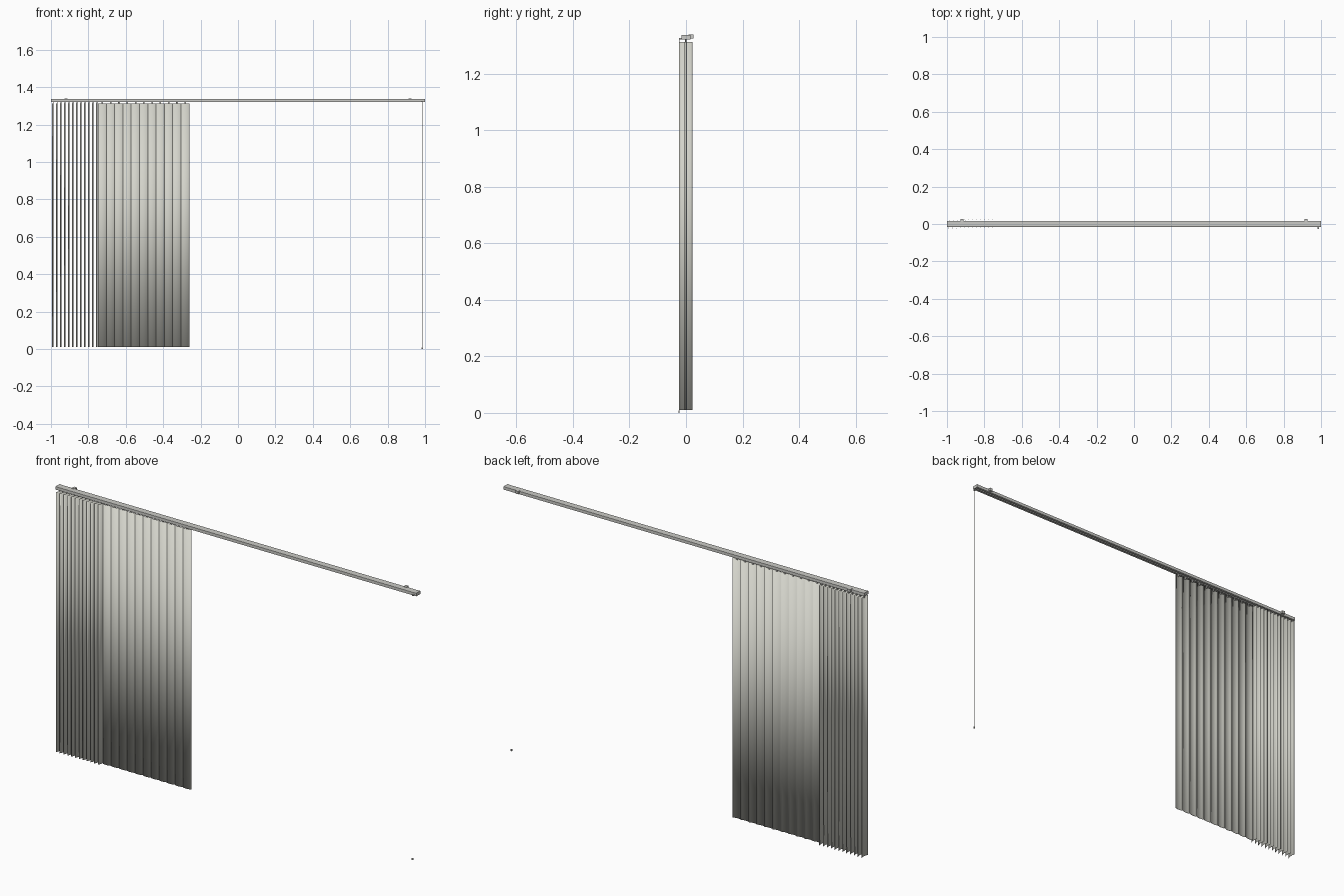
import bpy, bmesh, math
from mathutils import Matrix, Vector

if "Cube" in bpy.data.objects:
    bpy.data.objects.remove(bpy.data.objects["Cube"])


def material(name, rgb):
    m = bpy.data.materials.new(name)
    m.diffuse_color = (*rgb, 1)
    m.use_nodes = True
    m.node_tree.nodes["Principled BSDF"].inputs["Base Color"].default_value = m.diffuse_color
    return m


SLAT = material("warm off white", (0.66, 0.66, 0.60))
RAIL = material("light grey", (0.60, 0.60, 0.57))


def finish(name, bm, mat, smooth=False):
    bmesh.ops.recalc_face_normals(bm, faces=bm.faces)
    me = bpy.data.meshes.new(name)
    bm.to_mesh(me)
    bm.free()
    me.materials.append(mat)
    for p in me.polygons:
        p.use_smooth = smooth
    ob = bpy.data.objects.new(name, me)
    bpy.context.collection.objects.link(ob)
    return ob


def box(name, x, y, z, mat):
    bm = bmesh.new()
    size = (x[1] - x[0], y[1] - y[0], z[1] - z[0])
    mid = Vector(((x[0] + x[1]) / 2, (y[0] + y[1]) / 2, (z[0] + z[1]) / 2))
    bmesh.ops.create_cube(bm, size=1, matrix=Matrix.Translation(mid) @ Matrix.Diagonal((*size, 1)))
    return finish(name, bm, mat)


def prism(name, profile, lo, hi, axis, mat, smooth=False):
    """Extrude a closed 2D profile along x or z."""
    bm = bmesh.new()
    put = (lambda p, h: (h, p[0], p[1])) if axis == "x" else (lambda p, h: (p[0], p[1], h))
    face = bm.faces.new([bm.verts.new(put(p, lo)) for p in profile])
    res = bmesh.ops.extrude_face_region(bm, geom=[face])
    step = Vector(put((0, 0), hi - lo))
    bmesh.ops.translate(bm, verts=[v for v in res["geom"] if isinstance(v, bmesh.types.BMVert)], vec=step)
    return finish(name, bm, mat, smooth)


# Curved slat cross-section, bowed toward the front
def slat_profile(width, bow, thick, n=8):
    arc = [(width * (i / n - 0.5), -bow * (1 - (2 * i / n - 1) ** 2)) for i in range(n + 1)]
    return arc + [(x, y + thick) for x, y in reversed(arc)]


def slat(name, x, angle):
    ob = prism(name, slat_profile(0.046, 0.005, 0.0012), 0.01, 1.312, "z", SLAT, True)
    ob.location.x = x
    ob.rotation_euler.z = angle
    hook = box(name + "_hook", (-0.004, 0.004), (-0.004, -0.001), (1.306, 1.323), RAIL)
    hook.location.x = x
    hook.rotation_euler.z = angle


# Headrail: channel open underneath, with end caps
rail = [(-0.0155, 1.321), (-0.0155, 1.336), (-0.012, 1.337), (0.012, 1.337), (0.0155, 1.336), (0.0155, 1.321),
        (0.004, 1.321), (0.004, 1.323), (0.013, 1.323), (0.013, 1.334),
        (-0.013, 1.334), (-0.013, 1.323), (-0.004, 1.323), (-0.004, 1.321)]
prism("headrail", rail, -0.997, 0.997, "x", RAIL)
for s in (-1, 1):
    box("end_cap", sorted((s * 0.996, s)), (-0.0155, 0.0155), (1.321, 1.337), RAIL)
    # Wall brackets behind the rail
    box("wall_bracket", (s * 0.92 - 0.008, s * 0.92 + 0.008), (0.008, 0.0265), (1.325, 1.339), RAIL)

# Closed slats facing the front
for i in range(11):
    slat("closed_slat", -0.725 + i * 0.0443, math.radians(4))

# Stacked slats turned edge-on
for i in range(12):
    slat("stacked_slat", -0.991 + i * 0.0213, math.radians(85))

# Pull cord with weight, and its guide under the rail
box("pull_cord", (0.9843, 0.9851), (-0.0255, -0.0235), (0.006, 1.325), SLAT)
box("cord_guide", (0.982, 0.988), (-0.0255, -0.014), (1.322, 1.327), RAIL)
box("cord_weight", (0.982, 0.988), (-0.0268, -0.0222), (0.0, 0.009), RAIL)
